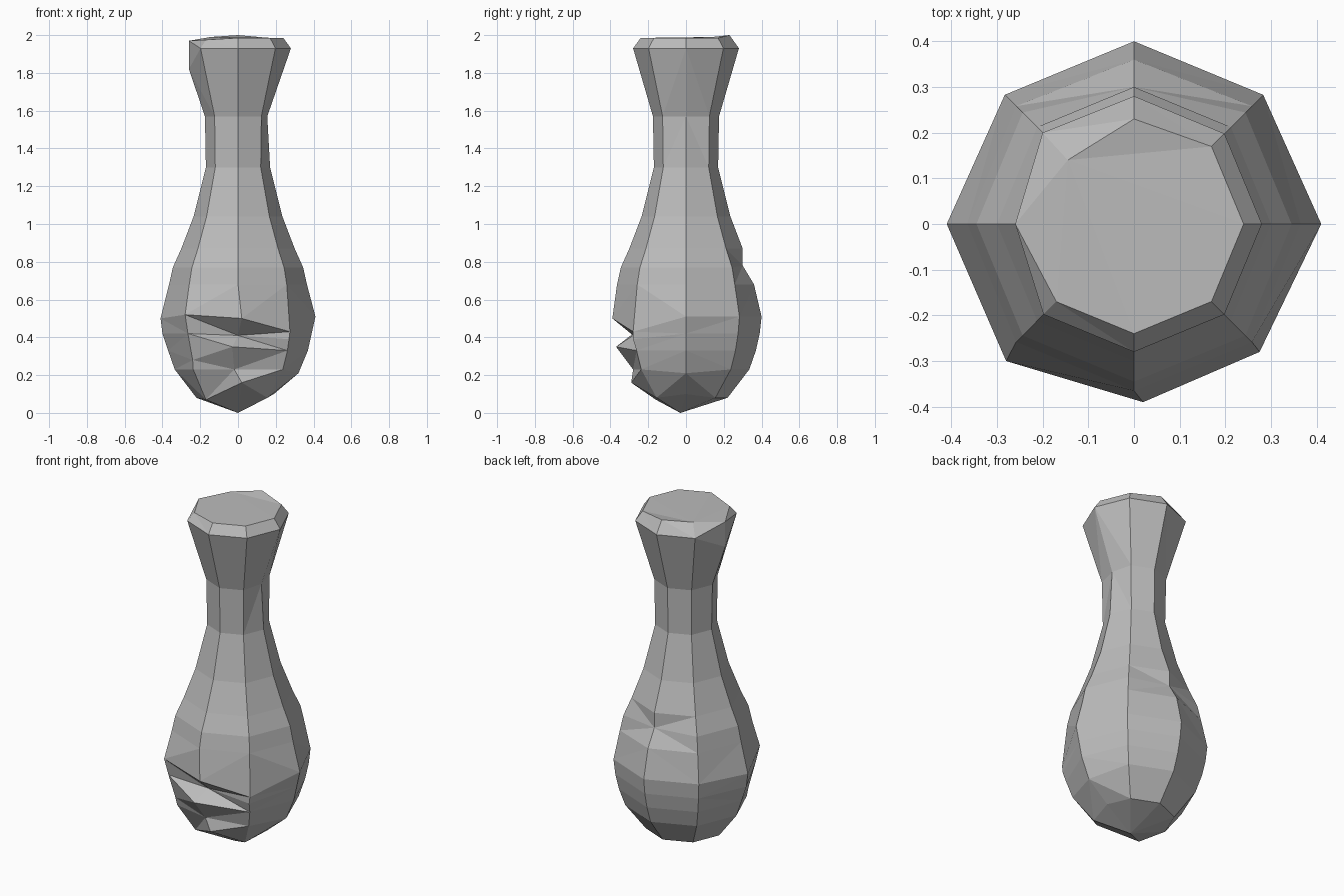
import bpy
import bmesh
from math import cos, sin, radians

cube = bpy.data.objects.get("Cube")
if cube:
    bpy.data.objects.remove(cube, do_unlink=True)

# Eight columns of vertices run up the club, named by the side they face
COLUMNS = ["right", "back_right", "back", "back_left",
           "left", "front_left", "front", "front_right"]

# Horizontal rings from the base to the rim: name, height, radius
RINGS = [("base", 0.08, 0.22), ("low", 0.23, 0.335), ("chip", 0.33, 0.37),
         ("gash", 0.42, 0.39), ("belly", 0.51, 0.40), ("notch", 0.68, 0.365),
         ("shoulder", 0.77, 0.345), ("upper", 0.87, 0.30), ("taper", 1.04, 0.235),
         ("waist", 1.30, 0.17), ("neck", 1.57, 0.175),
         ("flare", 1.93, 0.28), ("rim", 1.985, 0.24)]

# Hewn irregularities: (ring, column) -> position
CHIPS = {
    # gash and chipped ledges across the front
    ("base", "front"): (0.02, -0.29, 0.16),
    ("low", "front"): (-0.02, -0.28, 0.23),
    ("chip", "front"): (-0.03, -0.37, 0.35),
    ("gash", "front"): (0.0, -0.28, 0.41),
    ("belly", "front"): (0.02, -0.39, 0.50),
    ("belly", "front_right"): (0.275, -0.28, 0.43),
    ("gash", "front_right"): (0.27, -0.28, 0.39),
    ("belly", "front_left"): (-0.28, -0.30, 0.52),
    ("gash", "front_left"): (-0.265, -0.28, 0.42),
    ("chip", "front_left"): (-0.24, -0.25, 0.28),
    ("base", "front_left"): (-0.17, -0.16, 0.07),
    # notch in the back
    ("notch", "back"): (0.0, 0.36, 0.68),
    ("shoulder", "back"): (0.0, 0.30, 0.78),
    ("upper", "back"): (0.0, 0.30, 0.87),
    # uneven sides and head
    ("base", "right"): (0.19, 0.0, 0.10),
    ("low", "right"): (0.32, 0.0, 0.21),
    ("belly", "right"): (0.41, 0.0, 0.51),
    ("belly", "left"): (-0.41, 0.0, 0.50),
    ("gash", "left"): (-0.40, 0.0, 0.42),
    ("neck", "right"): (0.155, 0.0, 0.157 * 10),
    ("flare", "left"): (-0.26, 0.0, 1.82),
    ("rim", "left"): (-0.26, 0.0, 1.97),
    ("flare", "back_left"): (-0.20, 0.20, 1.93),
    ("rim", "back_left"): (-0.145, 0.14, 1.99),
    ("rim", "back"): (0.0, 0.23, 2.0),
    ("rim", "front_left"): (-0.17, -0.17, 1.975),
}


def ring_point(ring, height, radius, index):
    angle = radians(45 * index)
    regular = (radius * cos(angle), radius * sin(angle), height)
    return CHIPS.get((ring, COLUMNS[index]), regular)


# Loft the rings, with a pointed base and a flat top
bm = bmesh.new()
loops = [[bm.verts.new(ring_point(name, z, r, i)) for i in range(len(COLUMNS))]
         for name, z, r in RINGS]
sides = len(COLUMNS)
for lower, upper in zip(loops, loops[1:]):
    for i in range(sides):
        j = (i + 1) % sides
        bm.faces.new((lower[i], lower[j], upper[j], upper[i]))
point = bm.verts.new((0.0, -0.03, 0.0))
for i in range(sides):
    bm.faces.new((point, loops[0][(i + 1) % sides], loops[0][i]))
bm.faces.new(loops[-1])
bmesh.ops.triangulate(bm, faces=bm.faces[:])
bmesh.ops.recalc_face_normals(bm, faces=bm.faces[:])

mesh = bpy.data.meshes.new("stone_club")
bm.to_mesh(mesh)
bm.free()
club = bpy.data.objects.new("stone_club", mesh)
bpy.context.collection.objects.link(club)

# Single grey stone colour
stone = bpy.data.materials.new("grey_stone")
stone.use_nodes = True
colour = (0.5, 0.5, 0.5, 1.0)
stone.diffuse_color = colour
stone.node_tree.nodes["Principled BSDF"].inputs["Base Color"].default_value = colour
mesh.materials.append(stone)
